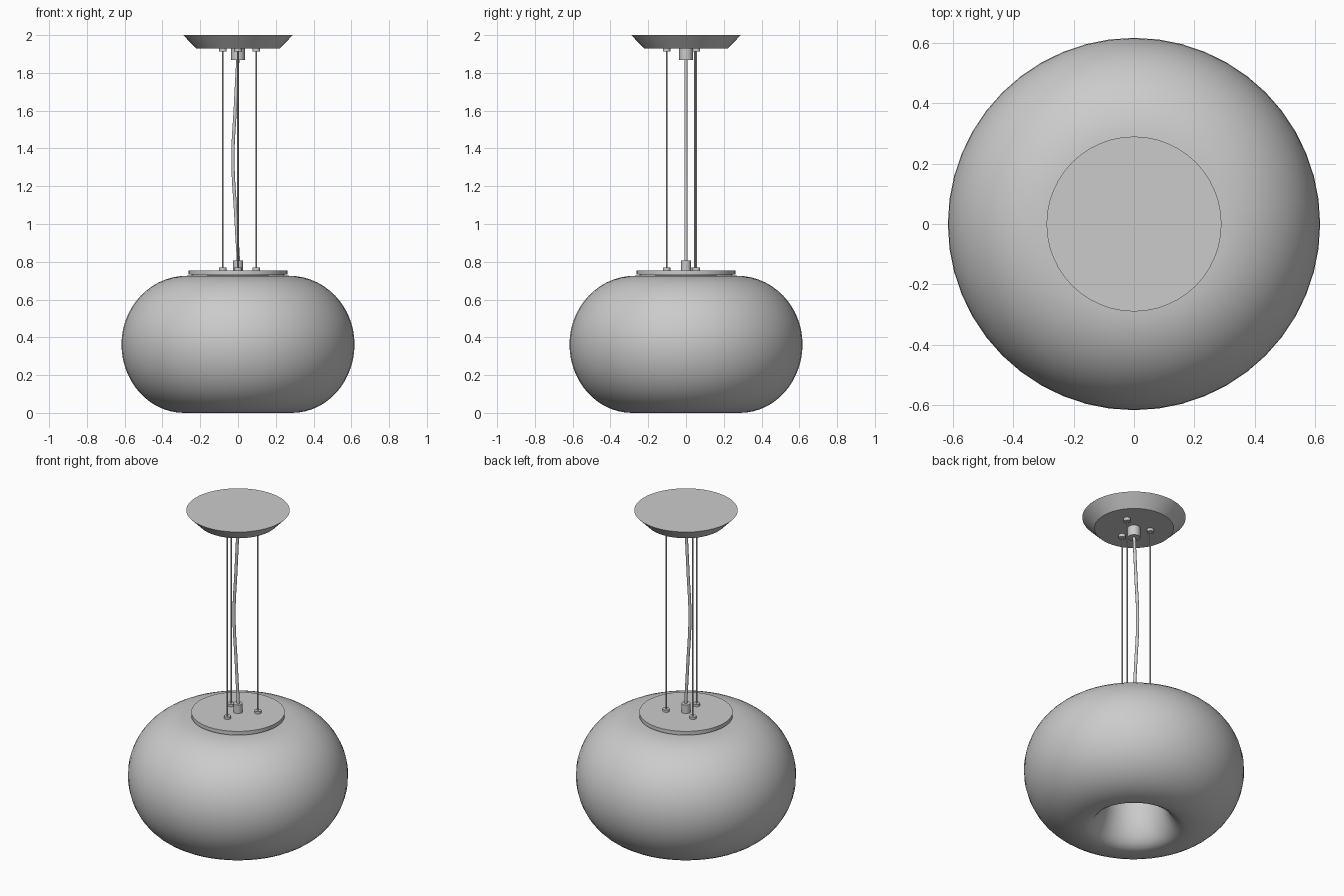
import bpy, bmesh, math

if "Cube" in bpy.data.objects:
    bpy.data.objects.remove(bpy.data.objects["Cube"])


def lathe(name, profile, loc=(0, 0, 0), sides=48, closed=False, angle=35):
    """Revolve (radius, height) points about z; zero radius makes a pole."""
    bm = bmesh.new()
    rings = []
    for r, z in profile:
        if r < 1e-6:
            rings.append([bm.verts.new((0, 0, z))] * sides)
        else:
            rings.append([bm.verts.new((r * math.cos(2 * math.pi * i / sides),
                                        r * math.sin(2 * math.pi * i / sides), z))
                          for i in range(sides)])
    pairs = list(zip(rings, rings[1:]))
    if closed:
        pairs.append((rings[-1], rings[0]))
    for a, b in pairs:
        for i in range(sides):
            j = (i + 1) % sides
            bm.faces.new(list(dict.fromkeys((a[i], a[j], b[j], b[i]))))
    bmesh.ops.recalc_face_normals(bm, faces=bm.faces)
    mesh = bpy.data.meshes.new(name)
    bm.to_mesh(mesh)
    bm.free()
    ob = bpy.data.objects.new(name, mesh)
    ob.location = loc
    bpy.context.collection.objects.link(ob)
    smooth(ob, angle)
    return ob


def smooth(ob, angle=35):
    bpy.ops.object.select_all(action='DESELECT')
    ob.select_set(True)
    bpy.context.view_layer.objects.active = ob
    bpy.ops.object.shade_smooth_by_angle(angle=math.radians(angle))


def rod(name, r, z0, z1, x=0, y=0, sides=24):
    return lathe(name, [(0, z0), (r, z0), (r, z1), (0, z1)], (x, y, 0), sides)


# Shade: rounded outer wall, then a central well flaring out at the bottom
mid, n = 0.363, 14
outer = []
for i in range(-n, n + 1):
    t = math.pi / 2 * i / n
    centre = 0.285 if i < 0 else 0.27
    outer.append((centre + (0.617 - centre) * math.cos(t), mid + mid * math.sin(t)))
well = [(0.2, 0.728), (0.165, 0.71), (0.158, 0.6), (0.156, 0.45), (0.158, 0.32),
        (0.163, 0.23), (0.172, 0.16), (0.187, 0.1), (0.207, 0.055), (0.23, 0.024),
        (0.257, 0.006)]
lathe("shade", outer + well, closed=True, angle=60)

# Lid on the shade and ceiling canopy
lathe("shade_lid", [(0, 0.72), (0.245, 0.72), (0.245, 0.732), (0.262, 0.732),
                    (0.262, 0.755), (0, 0.755)])
lathe("ceiling_canopy", [(0, 1.93), (0.222, 1.93), (0.29, 2.0), (0, 2.0)])

# Cord grips
rod("lower_cord_grip", 0.026, 0.75, 0.808)
rod("upper_cord_grip", 0.036, 1.868, 1.935)

# Three suspension wires with end fittings
for i, (x, y) in enumerate([(0.097, 0.055), (-0.08, 0.047), (0, -0.103)]):
    rod(f"suspension_wire_{i + 1}", 0.004, 0.76, 1.92, x, y, 10)
    rod(f"lower_wire_fitting_{i + 1}", 0.02, 0.75, 0.769, x, y)
    rod(f"upper_wire_fitting_{i + 1}", 0.02, 1.912, 1.935, x, y)

# Gently bowed electric cord
curve = bpy.data.curves.new("power_cord", 'CURVE')
curve.dimensions = '3D'
curve.bevel_depth = 0.009
curve.bevel_resolution = 3
curve.resolution_u = 8
path = [(0, 1.89), (-0.014, 1.62), (-0.027, 1.35), (-0.012, 1.05), (0.003, 0.79)]
spline = curve.splines.new('BEZIER')
spline.bezier_points.add(len(path) - 1)
for p, (x, z) in zip(spline.bezier_points, path):
    p.co = (x, 0, z)
    p.handle_left_type = p.handle_right_type = 'AUTO'
cord = bpy.data.objects.new("power_cord", curve)
bpy.context.collection.objects.link(cord)
bpy.ops.object.select_all(action='DESELECT')
cord.select_set(True)
bpy.context.view_layer.objects.active = cord
bpy.ops.object.convert(target='MESH')
smooth(bpy.context.object, 60)
